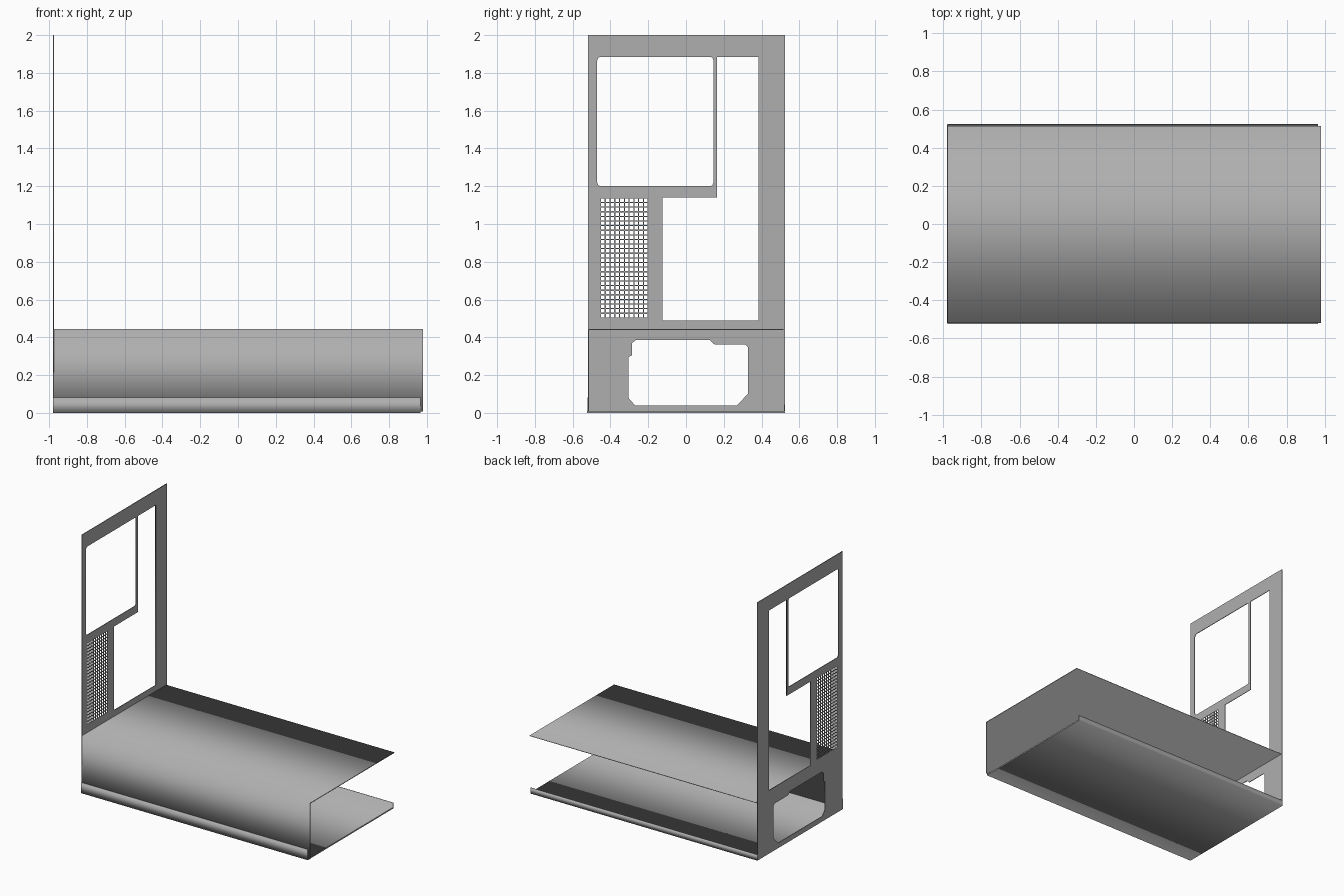
import bpy, math
from mathutils import Matrix

if "Cube" in bpy.data.objects:
    bpy.data.objects.remove(bpy.data.objects["Cube"])

steel = bpy.data.materials.new("grey steel")
steel.diffuse_color = (0.43, 0.43, 0.43, 1)
steel.use_nodes = True
steel.node_tree.nodes["Principled BSDF"].inputs["Base Color"].default_value = steel.diffuse_color


def extrude_x(name, loops, x0, x1):
    """Fill y-z outlines (inner loops become holes) and extrude from x0 to x1."""
    cu = bpy.data.curves.new(name + "_outline", 'CURVE')
    cu.dimensions = '2D'
    cu.fill_mode = 'BOTH'
    cu.extrude = (x1 - x0) / 2
    for pts in loops:
        sp = cu.splines.new('POLY')
        sp.points.add(len(pts) - 1)
        for p, (y, z) in zip(sp.points, pts):
            p.co = (y, z, 0, 1)
        sp.use_cyclic_u = True
    tmp = bpy.data.objects.new(name + "_tmp", cu)
    bpy.context.collection.objects.link(tmp)
    bpy.context.view_layer.update()
    dg = bpy.context.evaluated_depsgraph_get()
    me = bpy.data.meshes.new_from_object(tmp.evaluated_get(dg))
    bpy.data.objects.remove(tmp)
    # local (x, y, z) -> world (y, z, x)
    me.transform(Matrix(((0, 0, 1, (x0 + x1) / 2), (1, 0, 0, 0),
                         (0, 1, 0, 0), (0, 0, 0, 1))))
    me.materials.clear()
    me.materials.append(steel)
    ob = bpy.data.objects.new(name, me)
    bpy.context.collection.objects.link(ob)
    return ob


def rect(y0, z0, y1, z1, r=0):
    if not r:
        return [(y0, z0), (y1, z0), (y1, z1), (y0, z1)]
    pts = []
    for k, (cy, cz) in enumerate(((y1 - r, z1 - r), (y0 + r, z1 - r),
                                  (y0 + r, z0 + r), (y1 - r, z0 + r))):
        for i in range(5):
            a = math.radians(90 * k + 22.5 * i)
            pts.append((cy + r * math.cos(a), cz + r * math.sin(a)))
    return pts


# Rear panel with window, L-shaped opening, power supply opening and vent grid
window = rect(-0.47, 1.20, 0.145, 1.885, 0.02)
l_opening = [(-0.125, 0.49), (0.385, 0.49), (0.385, 1.885),
             (0.165, 1.885), (0.165, 1.14), (-0.125, 1.14)]
supply = [(-0.27, 0.04), (0.27, 0.04), (0.327, 0.10), (0.327, 0.35), (0.313, 0.363),
          (0.15, 0.363), (0.125, 0.386), (-0.265, 0.386), (-0.285, 0.37),
          (-0.285, 0.305), (-0.305, 0.295), (-0.305, 0.08)]
cols, rows, bar = 10, 26, 0.006
vy0, vy1, vz0, vz1 = -0.453, -0.2, 0.503, 1.138
py, pz = (vy1 - vy0) / cols, (vz1 - vz0) / rows
vents = [rect(vy0 + i * py + bar / 2, vz0 + j * pz + bar / 2,
              vy0 + (i + 1) * py - bar / 2, vz0 + (j + 1) * pz - bar / 2)
         for i in range(cols) for j in range(rows)]
extrude_x("rear_panel", [rect(-0.519, 0.0, 0.523, 2.0), window, l_opening, supply] + vents,
          -0.98, -0.975)

# Bottom tray: floor with a tall front lip and a low rear lip
t = 0.005
extrude_x("bottom_tray", [[(-0.525, 0.0), (0.525, 0.0), (0.525, 0.045), (0.525 - t, 0.045),
                           (0.525 - t, 0.01), (-0.521, 0.01), (-0.521, 0.082),
                           (-0.525, 0.082)]], -0.979, 0.965)

# Shroud: front wall folded into a top shelf
extrude_x("shroud", [[(-0.519, 0.008), (-0.519 + t, 0.008), (-0.519 + t, 0.443 - t),
                      (0.515, 0.443 - t), (0.515, 0.443), (-0.519, 0.443)]], -0.979, 0.98)
